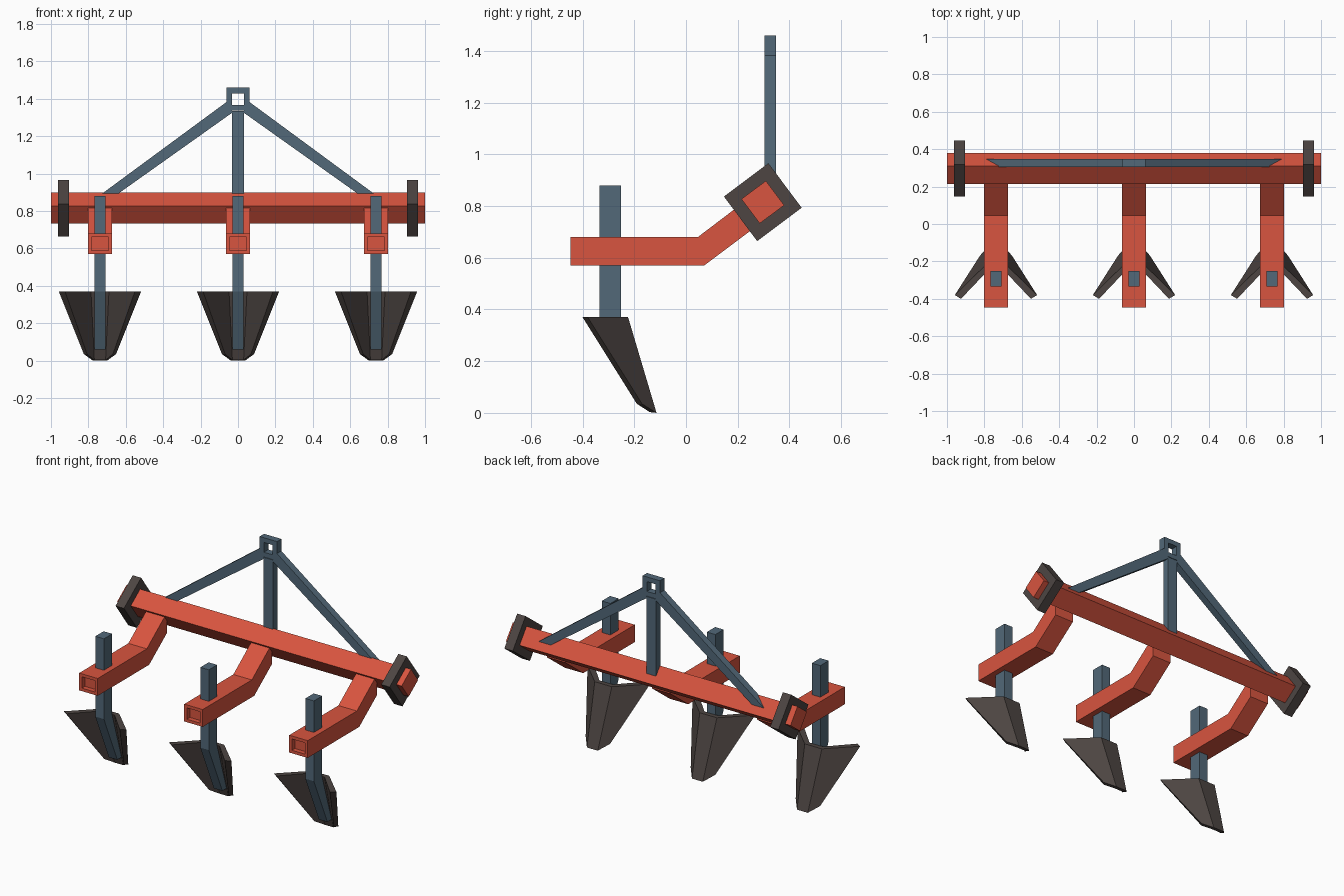
import bpy, bmesh, math
from mathutils import Vector

if "Cube" in bpy.data.objects:
    bpy.data.objects.remove(bpy.data.objects["Cube"])


def material(name, rgb):
    m = bpy.data.materials.new(name)
    m.diffuse_color = (*rgb, 1)
    m.use_nodes = True
    m.node_tree.nodes["Principled BSDF"].inputs["Base Color"].default_value = m.diffuse_color
    return m


RED = material("red_paint", (0.69, 0.09, 0.05))
BLUE = material("blue_steel", (0.085, 0.14, 0.19))
DARK = material("dark_iron", (0.075, 0.06, 0.055))


def finish(name, bm, mat):
    bmesh.ops.recalc_face_normals(bm, faces=bm.faces)
    me = bpy.data.meshes.new(name)
    bm.to_mesh(me)
    bm.free()
    me.materials.append(mat)
    ob = bpy.data.objects.new(name, me)
    bpy.context.collection.objects.link(ob)
    return ob


def prism(pts, axis, lo, hi):
    """Extrude a profile along x (points are y,z) or along y (points are x,z)."""
    bm = bmesh.new()
    at = (lambda p, d: (d, *p)) if axis == "x" else (lambda p, d: (p[0], d, p[1]))
    a = [bm.verts.new(at(p, lo)) for p in pts]
    b = [bm.verts.new(at(p, hi)) for p in pts]
    bm.faces.new(a)
    bm.faces.new(b[::-1])
    for i in range(len(pts)):
        j = (i + 1) % len(pts)
        bm.faces.new((a[i], a[j], b[j], b[i]))
    bmesh.ops.recalc_face_normals(bm, faces=bm.faces)
    return bm


def tilted_square(side):
    r = side / math.sqrt(2)
    angles = [math.radians(36.8 + 45 + 90 * k) for k in range(4)]
    return [(0.297 + r * math.cos(a), 0.815 + r * math.sin(a)) for a in angles]


# Tilted main beam with a collar near each end
finish("main_beam", prism(tilted_square(0.118), "x", -1, 1), RED)
for side, s in (("left", -1), ("right", 1)):
    lo, hi = sorted((s * 0.904, s * 0.963))
    finish(side + "_collar", prism(tilted_square(0.215), "x", lo, hi), DARK)

# Three arms, each with a shank and a winged blade
ARM = [(-0.447, 0.57), (0.07, 0.57), (0.25, 0.705), (0.25, 0.835),
       (0.046, 0.68), (-0.447, 0.68)]
SHANK = [(-0.335, 0.88), (-0.335, 0.37), (-0.2, 0.06), (-0.155, 0.06),
         (-0.252, 0.37), (-0.252, 0.88)]
OUT_TOP = [(0.22, -0.38, 0.37), (0.06, -0.224, 0.37)]
OUT_LOW = [(0.086, -0.17, 0.035), (0.038, -0.114, 0.0)]
IN_TOP = [(0.187, -0.4, 0.37), (0.048, -0.254, 0.37)]
IN_LOW = [(0.069, -0.19, 0.035), (0.03, -0.14, 0.003)]


def blade(cx):
    bm = bmesh.new()

    def row(half):
        full = [(-x, y, z) for x, y, z in half] + half[::-1]
        return [bm.verts.new((x + cx, y, z)) for x, y, z in full]

    rows = [row(h) for h in (OUT_TOP, OUT_LOW, IN_LOW, IN_TOP)]
    for r in range(4):
        a, b = rows[r], rows[(r + 1) % 4]
        for i in range(3):
            bm.faces.new((a[i], a[i + 1], b[i + 1], b[i]))
    for i in (0, 3):
        bm.faces.new([r[i] for r in rows])
    return bm


for label, cx in (("left", -0.738), ("middle", 0), ("right", 0.738)):
    # Arm with a recessed socket in its free end
    bm = prism(ARM, "x", cx - 0.065, cx + 0.065)
    end = min(bm.faces, key=lambda f: f.calc_center_median().y)
    bmesh.ops.inset_region(bm, faces=[end], thickness=0.027)
    pocket = bmesh.ops.extrude_discrete_faces(bm, faces=[end])["faces"][0]
    bmesh.ops.translate(bm, verts=pocket.verts[:], vec=Vector((0, 0.03, 0)))
    finish(label + "_arm", bm, RED)
    finish(label + "_shank", prism(SHANK, "x", cx - 0.03, cx + 0.03), BLUE)
    finish(label + "_blade", blade(cx), DARK)

# Hitch frame: mast, square eye and two braces
Y0, Y1 = 0.304, 0.348
finish("hitch_mast", prism([(-0.033, 0.8), (0.033, 0.8), (0.033, 1.334),
                            (-0.033, 1.334)], "y", Y0, Y1), BLUE)

bm = bmesh.new()
loops = []
for h in (0.061, 0.031):
    for y in (Y0, Y1):
        loops.append([bm.verts.new((sx * h, y, 1.398 + sz * h))
                      for sx, sz in ((-1, -1), (1, -1), (1, 1), (-1, 1))])
for a, b in ((0, 1), (1, 3), (3, 2), (2, 0)):
    for i in range(4):
        j = (i + 1) % 4
        bm.faces.new((loops[a][i], loops[a][j], loops[b][j], loops[b][i]))
finish("hitch_eye", bm, BLUE)

BRACE = [(0.061, 1.383), (0.853, 0.8), (0.771, 0.8), (0.033, 1.324),
         (0.033, 1.337), (0.061, 1.337)]
for side, s in (("left", -1), ("right", 1)):
    finish(side + "_brace", prism([(s * x, z) for x, z in BRACE], "y", Y0, Y1), BLUE)
